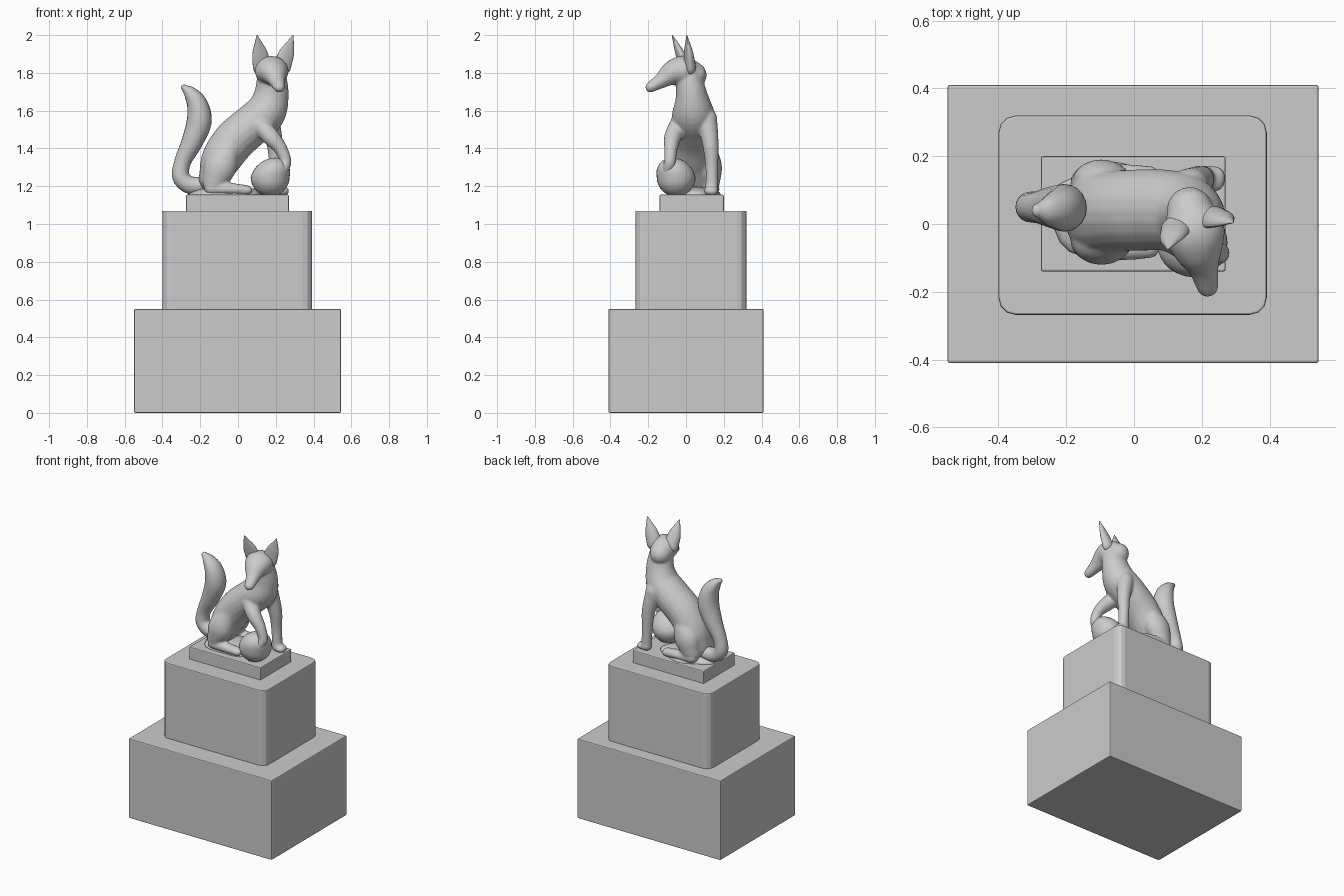
import bpy, bmesh, math
from mathutils import Vector

if "Cube" in bpy.data.objects:
    bpy.data.objects.remove(bpy.data.objects["Cube"])


def finish(name, bm):
    bmesh.ops.recalc_face_normals(bm, faces=bm.faces)
    me = bpy.data.meshes.new(name)
    bm.to_mesh(me)
    bm.free()
    ob = bpy.data.objects.new(name, me)
    bpy.context.collection.objects.link(ob)
    return ob


def block(name, x0, x1, y0, y1, z0, z1, corner=0.0, bevel=0.006):
    """Box with optionally rounded vertical corners and softened edges."""
    bm = bmesh.new()
    bmesh.ops.create_cube(bm, size=1)
    for v in bm.verts:
        v.co = ((x0 + x1) / 2 + v.co.x * (x1 - x0),
                (y0 + y1) / 2 + v.co.y * (y1 - y0),
                (z0 + z1) / 2 + v.co.z * (z1 - z0))
    if corner:
        up = [e for e in bm.edges if abs(e.verts[0].co.z - e.verts[1].co.z) > 0.01]
        bmesh.ops.bevel(bm, geom=up, offset=corner, segments=3, profile=0.5, affect='EDGES')
    ob = finish(name, bm)
    m = ob.modifiers.new("soft_edges", 'BEVEL')
    m.width, m.segments = bevel, 2
    m.limit_method, m.angle_limit = 'ANGLE', math.radians(50)
    return ob


def spline(rows, steps=5):
    """Catmull-Rom through rows of x, y, z, side radius, other radius."""
    p = [Vector(r if len(r) == 5 else (*r, r[3])) for r in rows]
    p = [p[0] * 2 - p[1]] + p + [p[-1] * 2 - p[-2]]
    out = []
    for i in range(1, len(p) - 2):
        a, b, c, d = p[i - 1:i + 3]
        for k in range(steps):
            t = k / steps
            out.append((b * 2 + (c - a) * t + (a * 2 - b * 5 + c * 4 - d) * t * t
                        + (b * 3 - a - c * 3 + d) * t ** 3) * 0.5)
    return out + [p[-2]]


def loft(bm, rows, side=(0, 1, 0), n=20, dent=0.0):
    """Round-ended tube with elliptical sections; dent hollows one side."""
    pts = spline(rows)
    pos = [Vector(p[:3]) for p in pts]
    tan = [(pos[min(i + 1, len(pos) - 1)] - pos[max(i - 1, 0)]).normalized()
           for i in range(len(pos))]
    st = [(pos[i], tan[i], pts[i][3], pts[i][4]) for i in range(len(pos))]

    def cap(s, sign):
        c, t, a, b = s
        r = min(a, b)
        return [(c + t * sign * r * math.sin(q), t, a * math.cos(q), b * math.cos(q))
                for q in (0.5, 1.0, 1.4)]
    st = cap(st[0], -1)[::-1] + st + cap(st[-1], 1)
    rings = []
    for c, t, a, b in st:
        s = Vector(side)
        s = (s - t * s.dot(t)).normalized()
        u = t.cross(s)
        ring = []
        for k in range(n):
            q = 2 * math.pi * k / n
            h = math.sin(q)
            if h > 0:
                h *= 1 - dent
            ring.append(bm.verts.new(c + s * a * math.cos(q) + u * b * h))
        rings.append(ring)
    for r0, r1 in zip(rings, rings[1:]):
        for k in range(n):
            bm.faces.new((r0[k], r0[(k + 1) % n], r1[(k + 1) % n], r1[k]))
    bm.faces.new(rings[0][::-1])
    bm.faces.new(rings[-1])


def smooth(ob):
    for p in ob.data.polygons:
        p.use_smooth = True


# Stepped pedestal
block("pedestal_base", -0.55, 0.545, -0.41, 0.41, 0, 0.55)
block("pedestal_middle", -0.40, 0.392, -0.268, 0.32, 0.545, 1.07, corner=0.05)
block("statue_plinth", -0.275, 0.27, -0.14, 0.20, 1.06, 1.155)

# Torso and neck, fused with head and limbs
bm = bmesh.new()
loft(bm, [(-.13, .035, 1.24, .12, .08), (-.09, .035, 1.34, .125, .105),
          (-.02, .04, 1.44, .12, .112), (.07, .042, 1.52, .12, .11),
          (.145, .038, 1.59, .112, .108), (.176, .03, 1.68, .085, .093),
          (.18, .015, 1.77, .07, .08)])

# Head turned toward the front
loft(bm, [(.165, .04, 1.79, .07, .07), (.178, -.02, 1.81, .09, .08),
          (.19, -.075, 1.797, .075, .065), (.205, -.13, 1.76, .046, .042),
          (.218, -.188, 1.724, .032, .028)], side=(.95, .3, 0))

# Raised front leg resting on the ball
loft(bm, [(.11, -.035, 1.53, .05), (.175, -.07, 1.46, .046), (.225, -.08, 1.40, .036),
          (.252, -.085, 1.33, .031), (.235, -.095, 1.29, .033)])

# Standing front leg and paw
loft(bm, [(.165, .11, 1.56, .055), (.195, .13, 1.42, .043), (.2, .137, 1.30, .034),
          (.205, .137, 1.19, .034)])
loft(bm, [(.20, .138, 1.18, .036, .03), (.245, .132, 1.175, .038, .025)])

# Haunches and hind feet
for y, s in ((.035 - .075, -1), (.035 + .075, 1)):
    loft(bm, [(-.04, y, 1.41, .045, .05), (-.09, y + .01 * s, 1.31, .07, .085),
              (-.125, y + .01 * s, 1.22, .06, .065)])
    loft(bm, [(-.14, y + .02 * s, 1.19, .045, .04), (-.03, y + .03 * s, 1.185, .037, .032),
              (.05, y + .025 * s, 1.178, .036, .027)])

fox = finish("fox_body", bm)
m = fox.modifiers.new("fuse", 'REMESH')
m.mode, m.voxel_size, m.use_smooth_shade = 'VOXEL', 0.008, True
m = fox.modifiers.new("soften", 'SMOOTH')
m.factor, m.iterations = 0.5, 5

# Pointed ears, hollowed toward the face
for name, base, tip in (("left_ear", (.128, -.015, 1.83), (.101, -.073, 1.996)),
                        ("right_ear", (.232, .01, 1.83), (.291, .004, 1.996))):
    b, t = Vector(base), Vector(tip)
    bm = bmesh.new()
    loft(bm, [(*b, .05, .042), (*b.lerp(t, .45), .041, .03), (*b.lerp(t, .8), .018, .014),
              (*t, .004, .004)], side=(-.95, -.3, 0), dent=0.6)
    smooth(finish(name, bm))

# Bushy upright tail
bm = bmesh.new()
loft(bm, [(-.16, .05, 1.205, .045), (-.25, .05, 1.205, .047), (-.302, .05, 1.25, .046),
          (-.293, .05, 1.33, .044), (-.245, .05, 1.43, .06, .056),
          (-.206, .048, 1.54, .07, .066), (-.215, .044, 1.63, .064, .056),
          (-.25, .04, 1.69, .045, .038), (-.286, .04, 1.722, .02, .016)])
smooth(finish("tail", bm))

# Ball under the raised paw
bm = bmesh.new()
bmesh.ops.create_uvsphere(bm, u_segments=28, v_segments=16, radius=0.103)
for v in bm.verts:
    top = max(v.co.z, 0) / 0.103
    v.co = (.17 + v.co.x + .025 * top, -.052 + v.co.y - .02 * top, 1.248 + v.co.z)
smooth(finish("ball", bm))

# Low rocky ground under the fox
bm = bmesh.new()
bmesh.ops.create_uvsphere(bm, u_segments=28, v_segments=14, radius=1)
for v in bm.verts:
    q = math.atan2(v.co.y, v.co.x)
    w = 1 + .06 * math.sin(5 * q)
    v.co = (-.06 + v.co.x * .2 * w, .035 + v.co.y * .14 * w, 1.155 + v.co.z * .045)
smooth(finish("ground_mound", bm))
